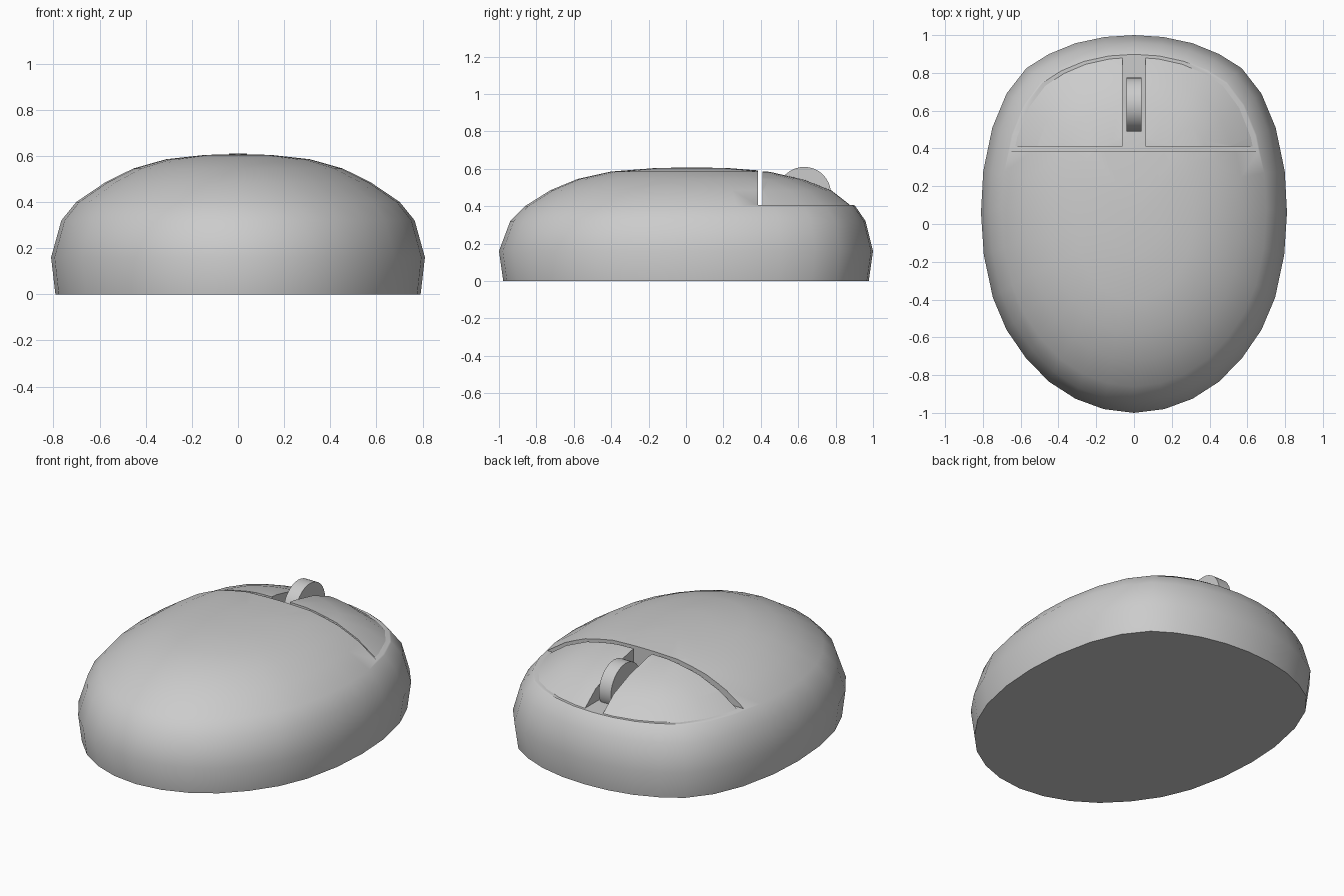
import bpy, bmesh
from math import radians, pi

if "Cube" in bpy.data.objects:
    bpy.data.objects.remove(bpy.data.objects["Cube"])

# Half plan outline, from front tip to rear tip (mirrored to give 32 sides)
HALF = [(0, 1), (.155, .99), (.31, .957), (.45, .9), (.57, .825), (.675, .69),
        (.75, .51), (.798, .28), (.81, .06), (.795, -.165), (.747, -.39),
        (.675, -.56), (.572, -.71), (.45, -.835), (.31, -.925), (.16, -.98), (0, -1)]
OUTLINE = HALF + [(-x, y) for x, y in HALF[-2:0:-1]]
# Shell levels: height, x scale, y scale, y shift
LEVELS = [(0, .977, .977, 0), (.16, 1, 1, 0), (.32, .945, .95, .01), (.4, .865, .883, .022),
          (.485, .71, .76, .035), (.545, .56, .61, .03), (.585, .385, .43, .03),
          (.604, .175, .19, .03)]


def shell(scale=(1, 1, 1)):
    bm = bmesh.new()
    rings = [[bm.verts.new((x * sx, y * sy + dy, z)) for x, y in OUTLINE]
             for z, sx, sy, dy in LEVELS]
    n = len(OUTLINE)
    for a, b in zip(rings, rings[1:]):
        for i in range(n):
            j = (i + 1) % n
            bm.faces.new((a[i], a[j], b[j], b[i]))
    apex = bm.verts.new((0, .03, .607))
    for i in range(n):
        bm.faces.new((rings[-1][i], rings[-1][(i + 1) % n], apex))
    bm.faces.new(rings[0])
    bmesh.ops.scale(bm, vec=scale, verts=bm.verts)
    bmesh.ops.recalc_face_normals(bm, faces=bm.faces)
    return bm


def make(name, bm):
    bmesh.ops.recalc_face_normals(bm, faces=bm.faces)
    me = bpy.data.meshes.new(name)
    bm.to_mesh(me)
    bm.free()
    ob = bpy.data.objects.new(name, me)
    bpy.context.collection.objects.link(ob)
    return ob


def activate(ob):
    bpy.ops.object.select_all(action='DESELECT')
    ob.select_set(True)
    bpy.context.view_layer.objects.active = ob


def smooth(ob):
    activate(ob)
    bpy.ops.object.shade_smooth_by_angle(angle=radians(35))


# Body with a flat step cut out for the buttons
body = make("body", shell())
bpy.ops.mesh.primitive_cube_add(size=1, location=(0, .885, .705))
cutter = bpy.context.object
cutter.name = "step_cutter"
cutter.scale = (2.4, 1, .6)
cutter.hide_render = True
mod = body.modifiers.new("step", 'BOOLEAN')
mod.operation = 'DIFFERENCE'
mod.solver = 'EXACT'
mod.object = cutter
activate(body)
bpy.ops.object.modifier_apply(modifier="step")
bpy.data.objects.remove(cutter)
smooth(body)

# Buttons: slices of a slightly smaller shell
for name, side in (("right_button", 1), ("left_button", -1)):
    bm = shell((.965, .984, .997))
    for co, no in (((.06 * side, 0, 0), (side, 0, 0)),
                   ((0, .41, 0), (0, 1, 0)), ((0, 0, .403), (0, 0, 1))):
        cut = bmesh.ops.bisect_plane(bm, geom=bm.verts[:] + bm.edges[:] + bm.faces[:],
                                     plane_co=co, plane_no=no, clear_inner=True)
        edges = [e for e in cut["geom_cut"] if isinstance(e, bmesh.types.BMEdge)]
        bmesh.ops.holes_fill(bm, edges=edges, sides=0)
    smooth(make(name, bm))

# Scroll wheel
bpy.ops.mesh.primitive_cylinder_add(vertices=32, radius=.143, depth=.08,
                                    location=(0, .632, .467), rotation=(0, pi / 2, 0))
wheel = bpy.context.object
wheel.name = "scroll_wheel"
smooth(wheel)
